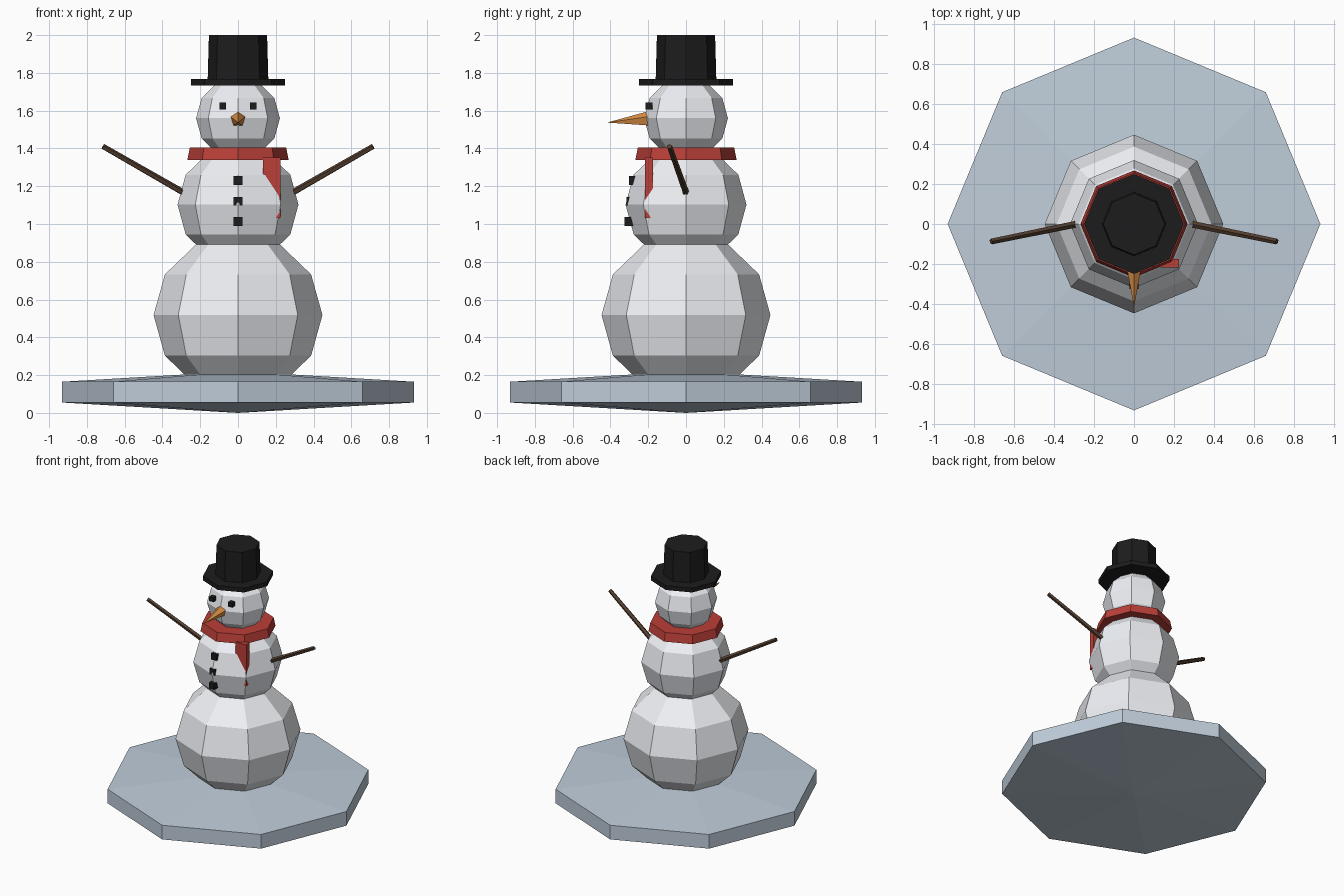
import bpy
from mathutils import Vector

if "Cube" in bpy.data.objects:
    bpy.data.objects.remove(bpy.data.objects["Cube"])


def material(name, rgb):
    m = bpy.data.materials.new(name)
    m.diffuse_color = (*rgb, 1)
    m.use_nodes = True
    m.node_tree.nodes["Principled BSDF"].inputs["Base Color"].default_value = m.diffuse_color
    return m


SNOW = material("snow", (0.86, 0.88, 0.92))
ICE = material("ice", (0.52, 0.61, 0.70))
BLACK = material("black", (0.012, 0.012, 0.012))
RED = material("red", (0.50, 0.05, 0.04))
ORANGE = material("orange", (0.72, 0.28, 0.06))
WOOD = material("wood", (0.09, 0.05, 0.03))


def finish(name, mat):
    ob = bpy.context.object
    ob.name = name
    ob.data.materials.append(mat)
    return ob


def ball(name, z, r, rz, rings, mat):
    bpy.ops.mesh.primitive_uv_sphere_add(segments=8, ring_count=rings, radius=1, location=(0, 0, z))
    bpy.context.object.scale = (r, r, rz)
    return finish(name, mat)


def rod(name, a, b, r1, r2, sides, mat):
    a, b = Vector(a), Vector(b)
    bpy.ops.mesh.primitive_cone_add(vertices=sides, radius1=r1, radius2=r2,
                                    depth=(b - a).length, location=(a + b) / 2)
    ob = bpy.context.object
    if abs(b.x - a.x) + abs(b.y - a.y) > 1e-6:
        ob.rotation_euler = (b - a).to_track_quat('Z', 'Y').to_euler()
    return finish(name, mat)


def box(name, loc, size, mat):
    bpy.ops.mesh.primitive_cube_add(size=1, location=loc)
    bpy.context.object.scale = size
    return finish(name, mat)


# Ice base: flattened three-ring sphere
ball("base", 0.11, 1.077, 0.11, 3, ICE)

# Snow balls
ball("lower_body", 0.518, 0.447, 0.43, 6, SNOW)
ball("upper_body", 1.103, 0.32, 0.315, 6, SNOW)
ball("head", 1.56, 0.222, 0.215, 6, SNOW)

# Hat
rod("hat_brim", (0, 0, 1.733), (0, 0, 1.767), 0.25, 0.25, 8, BLACK)
rod("hat_crown", (0, 0, 1.75), (0, 0, 2.0), 0.161, 0.154, 8, BLACK)

# Scarf
rod("scarf", (0, 0, 1.339), (0, 0, 1.405), 0.268, 0.255, 8, RED)
box("scarf_tail", (0.178, -0.197, 1.193), (0.092, 0.042, 0.32), RED)

# Face
rod("nose", (0, -0.2, 1.555), (0, -0.418, 1.537), 0.041, 0, 5, ORANGE)
for side, s in (("left", -1), ("right", 1)):
    box("eye_" + side, (s * 0.081, -0.196, 1.625), (0.035, 0.035, 0.035), BLACK)
    # Stick arms
    rod("arm_" + side, (s * 0.27, 0.003, 1.155), (s * 0.715, -0.088, 1.41), 0.018, 0.015, 5, WOOD)

# Buttons
for i, (y, z) in enumerate(((-0.278, 1.23), (-0.293, 1.12), (-0.303, 1.013))):
    box(f"button_{i + 1}", (0, y, z), (0.046, 0.046, 0.046), BLACK)
